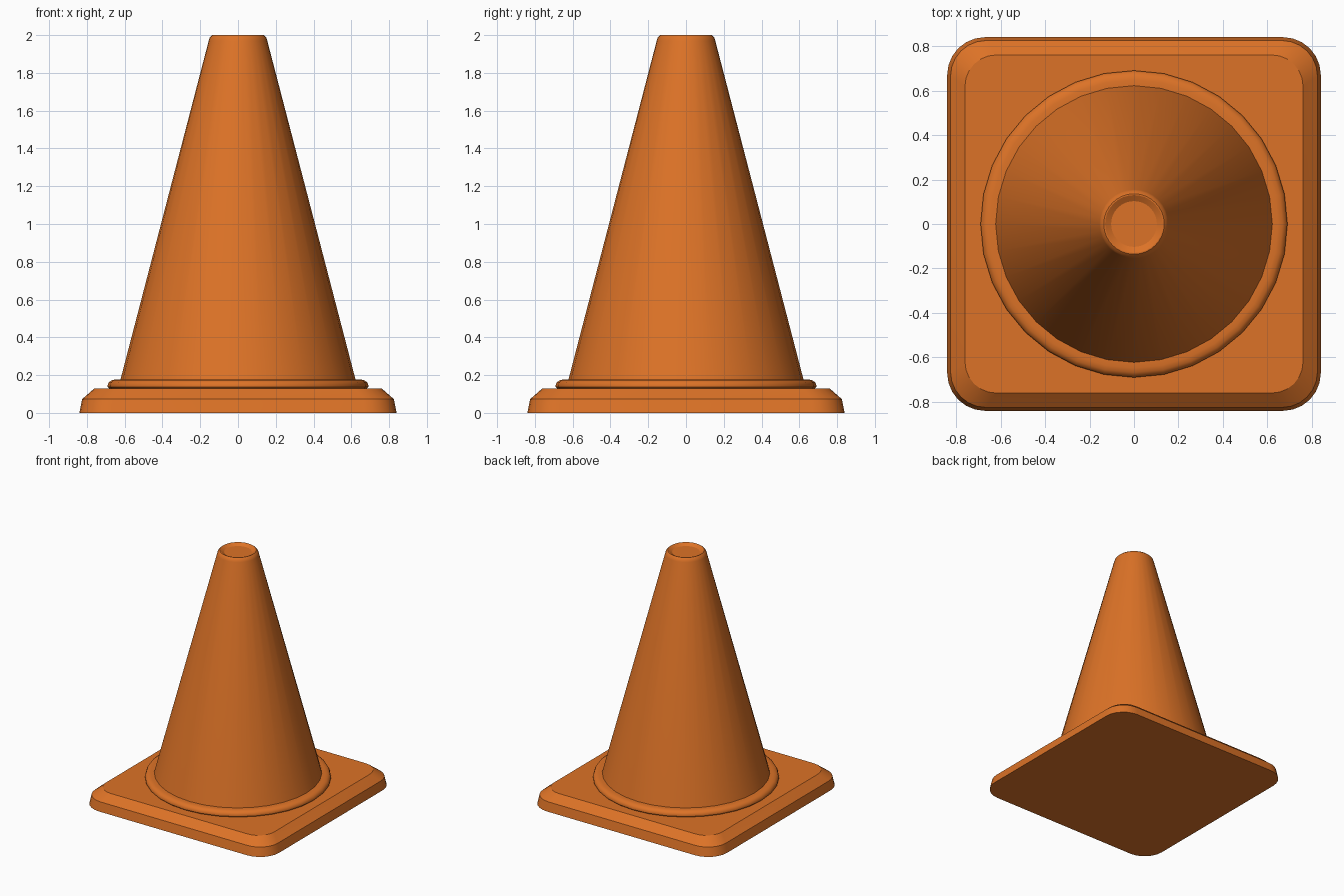
import bpy, bmesh, math

if "Cube" in bpy.data.objects:
    bpy.data.objects.remove(bpy.data.objects["Cube"])

orange = bpy.data.materials.new("orange_rubber")
orange.diffuse_color = (0.72, 0.17, 0.02, 1)
orange.use_nodes = True
orange.node_tree.nodes["Principled BSDF"].inputs["Base Color"].default_value = orange.diffuse_color


def ring(radius, z, sides=32):
    return [(radius * math.cos(math.tau * i / sides),
             radius * math.sin(math.tau * i / sides), z) for i in range(sides)]


def rounded_square(half, corner, z, steps=6):
    pts = []
    for k, (sx, sy) in enumerate([(1, 1), (-1, 1), (-1, -1), (1, -1)]):
        for i in range(steps + 1):
            a = math.pi / 2 * (k + i / steps)
            pts.append((sx * (half - corner) + corner * math.cos(a),
                        sy * (half - corner) + corner * math.sin(a), z))
    return pts


def loft(name, loops):
    """Skin a stack of matching loops and cap both ends."""
    bm = bmesh.new()
    rows = [[bm.verts.new(p) for p in loop] for loop in loops]
    n = len(rows[0])
    for low, high in zip(rows, rows[1:]):
        for i in range(n):
            j = (i + 1) % n
            bm.faces.new((low[i], low[j], high[j], high[i]))
    bm.faces.new(rows[0][::-1])
    bm.faces.new(rows[-1])
    mesh = bpy.data.meshes.new(name)
    bm.to_mesh(mesh)
    bm.free()
    mesh.materials.append(orange)
    obj = bpy.data.objects.new(name, mesh)
    bpy.context.collection.objects.link(obj)
    bpy.ops.object.select_all(action='DESELECT')
    obj.select_set(True)
    bpy.context.view_layer.objects.active = obj
    bpy.ops.object.shade_smooth_by_angle(angle=math.radians(32))
    return obj


# Square foot with rounded corners and a chamfered upper edge
loft("base_plate", [rounded_square(h, c, z) for h, c, z in [
    (0.84, 0.17, 0), (0.825, 0.16, 0.073), (0.76, 0.14, 0.13)]])

# Rounded collar, tapered body, softened lip and shallow dished top
body_profile = [
    (0.68, 0.128), (0.69, 0.138), (0.69, 0.148), (0.683, 0.163),
    (0.668, 0.173), (0.648, 0.177), (0.622, 0.177),
    (0.155, 1.97), (0.149, 1.988), (0.136, 2.0), (0.13, 2.0), (0.103, 1.983)]
loft("cone_body", [ring(r, z) for r, z in body_profile])
